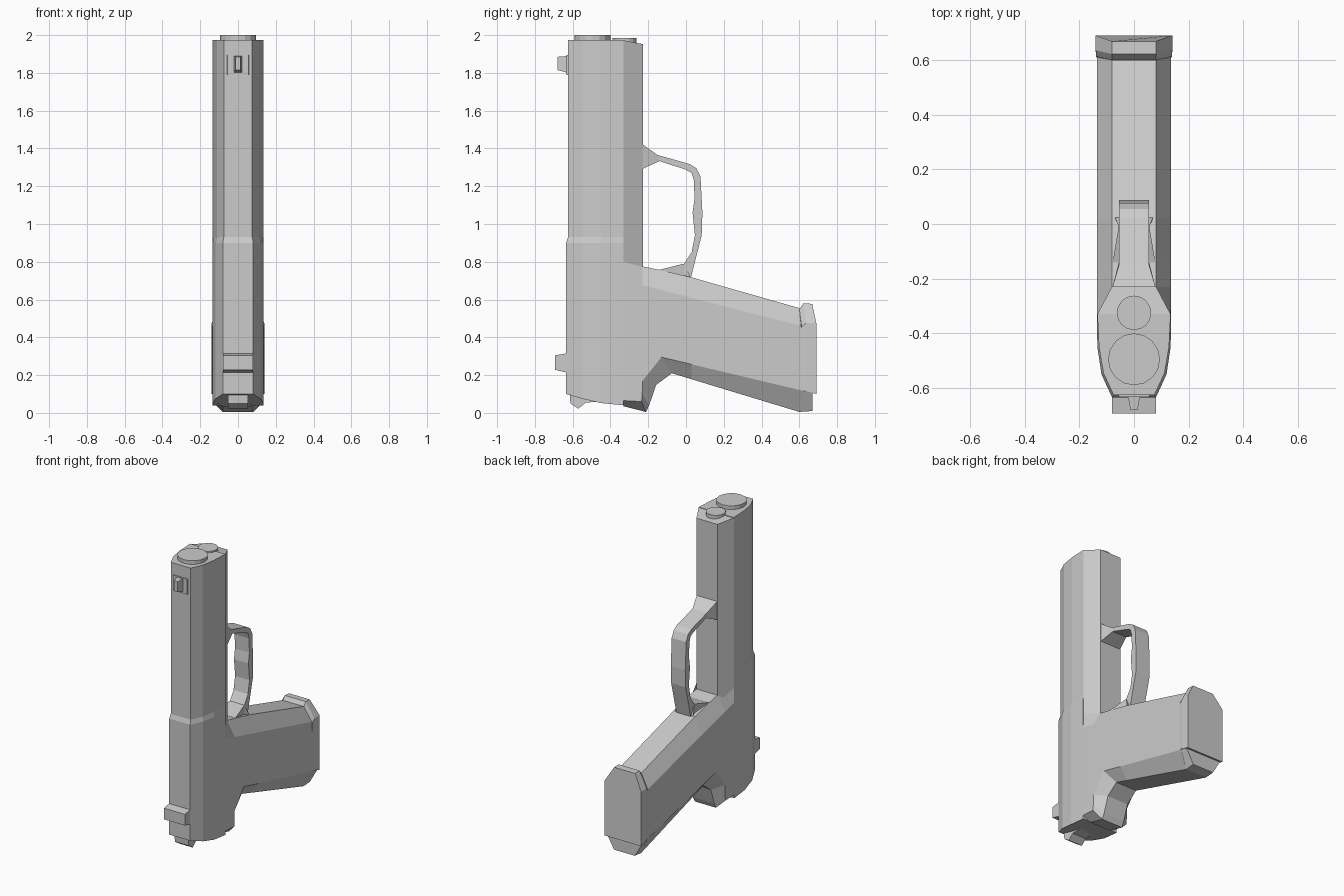
import bpy, bmesh, math


def loft(name, half_rings):
    """Skin rings given as half outlines (x >= 0), mirrored across x = 0."""
    bm = bmesh.new()
    rings = []
    for half in half_rings:
        full = list(half) + [(-x, y, z) for x, y, z in reversed(half)]
        rings.append([bm.verts.new(p) for p in full])
    n = len(rings[0])
    for a, b in zip(rings, rings[1:]):
        for i in range(n):
            j = (i + 1) % n
            bm.faces.new((a[i], a[j], b[j], b[i]))
    bm.faces.new(rings[0])
    bm.faces.new(rings[-1])
    bmesh.ops.recalc_face_normals(bm, faces=bm.faces)
    mesh = bpy.data.meshes.new(name)
    bm.to_mesh(mesh)
    bm.free()
    obj = bpy.data.objects.new(name, mesh)
    bpy.context.collection.objects.link(obj)
    return obj


def edge_pair_loft(name, outer, inner, widths):
    """Bar swept between two matching side-view edges."""
    return loft(name, [[(w, *a), (w, *b)] for a, b, w in zip(outer, inner, widths)])


def cylinder(name, y, radius, bottom, top, sides):
    bpy.ops.mesh.primitive_cylinder_add(vertices=sides, radius=radius, depth=top - bottom,
                                        location=(0, y, (top + bottom) / 2))
    bpy.context.object.name = name


# Slide: faceted upper housing, slightly thicker in its lower half
front_section = [(0.075, -0.625), (0.112, -0.545), (0.128, -0.45), (0.134, -0.33)]
rear_section = [(0.08, -0.635), (0.119, -0.55), (0.134, -0.45), (0.136, -0.33)]
tail_z = [0.10, 0.075, 0.052, 0.04]
loft("slide", [
    [(x, y, z) for (x, y), z in zip(rear_section, tail_z)],
    [(x, y, 0.90) for x, y in rear_section],
    [(x, y, 0.93) for x, y in front_section],
    [(x, y, 1.975) for x, y in front_section],
])

# Dust cover under the slide
loft("dust_cover", [
    [(0.134, -0.34, 0.70), (0.134, -0.33, 0.70), (0.08, -0.228, 0.70)],
    [(0.134, -0.34, 1.972), (0.134, -0.33, 1.972), (0.08, -0.228, 1.952)],
])

# Muzzle and guide rod
cylinder("muzzle", -0.495, 0.095, 1.85, 2.0, 16)
cylinder("guide_rod", -0.325, 0.063, 1.85, 1.985, 16)

# Grip: stations of front edge, front chamfer, rear chamfer, rear edge in (y, z)
grip_stations = [
    ((-0.33, 0.80), (-0.33, 0.70), (-0.33, 0.065), (-0.33, 0.035)),
    ((-0.23, 0.775), (-0.23, 0.675), (-0.235, 0.06), (-0.212, 0.005)),
    ((-0.20, 0.77), (-0.22, 0.672), (-0.232, 0.10), (-0.195, 0.04)),
    ((-0.18, 0.765), (-0.21, 0.67), (-0.23, 0.17), (-0.158, 0.148)),
    ((-0.13, 0.755), (-0.13, 0.65), (-0.13, 0.295), (-0.075, 0.21)),
    ((0.02, 0.72), (0.02, 0.612), (0.03, 0.257), (0.03, 0.178)),
    ((0.60, 0.555), (0.61, 0.46), (0.62, 0.117), (0.60, 0.005)),
]
grip_widths = (0.08, 0.136, 0.136, 0.08)
rings = [[(w, *p) for w, p in zip(grip_widths, s)] for s in grip_stations]
rings[0][0] = (0.134, -0.33, 0.80)
loft("grip", rings)

# Rear heel of the grip and the magazine floor plate
loft("grip_heel", [
    [(0.136, 0.60, 0.122), (0.08, 0.60, 0.005)],
    [(0.136, 0.67, 0.108), (0.08, 0.67, 0.01)],
])
loft("magazine_base", [
    [(0.08, 0.60, 0.548), (0.138, 0.612, 0.455), (0.138, 0.61, 0.122)],
    [(0.08, 0.622, 0.58), (0.14, 0.635, 0.475), (0.14, 0.63, 0.117)],
    [(0.08, 0.668, 0.577), (0.14, 0.69, 0.475), (0.14, 0.69, 0.10)],
])

# Trigger guard, flaring where it meets the frame
guard_outer = [(-0.235, 1.425), (-0.15, 1.365), (0.02, 1.317), (0.055, 1.295), (0.077, 1.25),
               (0.083, 1.13), (0.087, 1.06), (0.083, 0.94), (0.055, 0.83), (0.025, 0.71)]
guard_inner = [(-0.235, 1.29), (-0.14, 1.333), (0.0, 1.287), (0.03, 1.27), (0.042, 1.23),
               (0.045, 1.13), (0.035, 1.06), (0.047, 0.94), (0.03, 0.85), (-0.01, 0.79)]
edge_pair_loft("trigger_guard", guard_outer, guard_inner, [0.08] + [0.055] * 9)
edge_pair_loft("trigger_guard_foot", [(-0.14, 0.758), (-0.01, 0.79), (0.025, 0.715)],
               [(-0.14, 0.70), (-0.01, 0.68), (0.02, 0.68)], [0.078, 0.056, 0.07])

# Front sight: thin base plate and tapered blade
edge_pair_loft("front_sight_base", [(-0.632, 1.895), (-0.62, 1.895)],
               [(-0.632, 1.79), (-0.62, 1.79)], [0.055, 0.06])
edge_pair_loft("front_sight", [(-0.68, 1.885), (-0.62, 1.89)],
               [(-0.68, 1.815), (-0.62, 1.798)], [0.013, 0.024])

# Rear sight
edge_pair_loft("rear_sight", [(-0.693, 0.305), (-0.63, 0.315)],
               [(-0.693, 0.228), (-0.63, 0.213)], [0.08, 0.08])

# Hammer
edge_pair_loft("hammer", [(-0.615, 0.10), (-0.57, 0.10), (-0.53, 0.10), (-0.44, 0.10)],
               [(-0.612, 0.05), (-0.57, 0.022), (-0.53, 0.055), (-0.44, 0.06)], [0.053] * 4)
